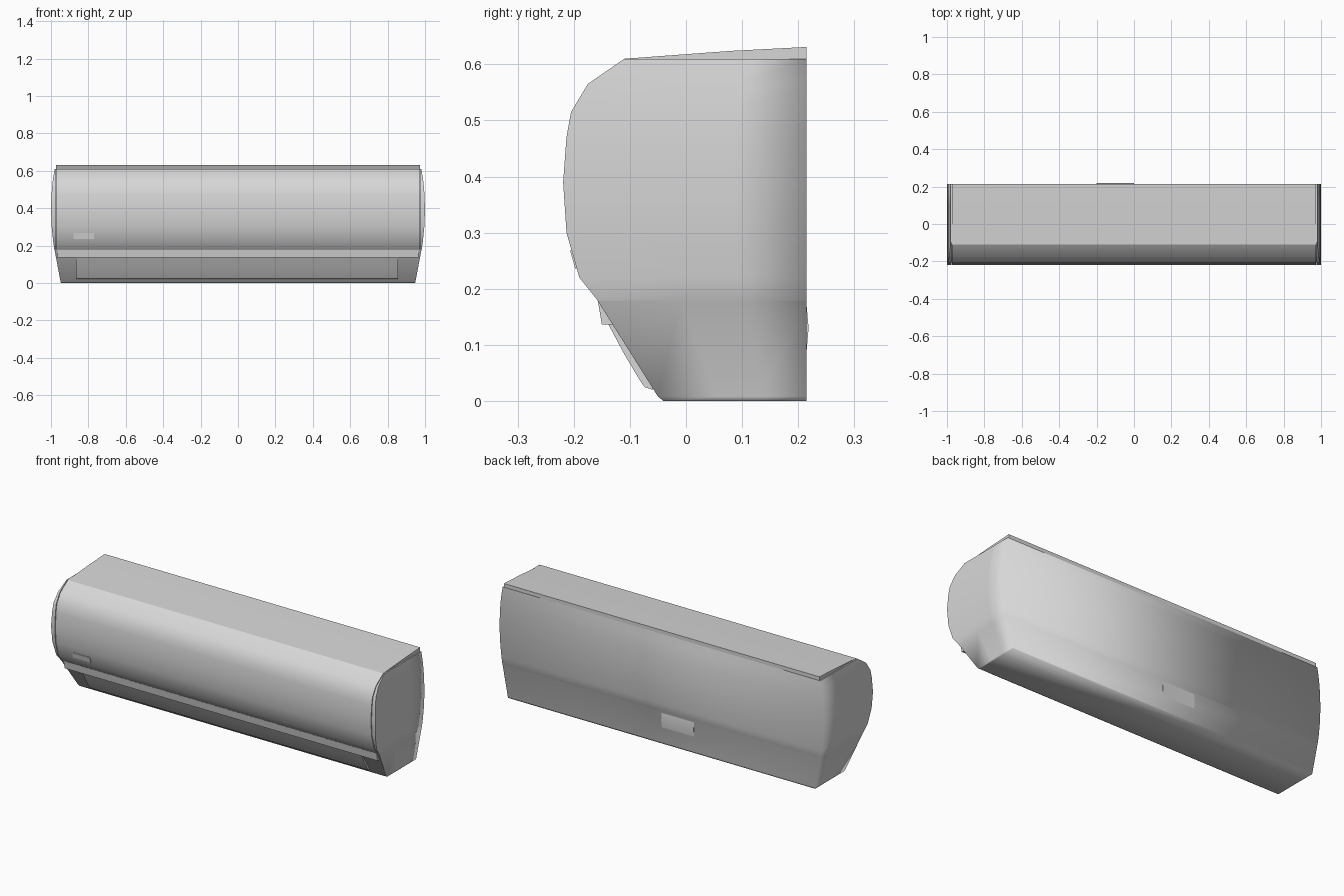
import bpy
import bmesh
import math

cube = bpy.data.objects.get("Cube")
if cube:
    bpy.data.objects.remove(cube, do_unlink=True)


def material(name, value):
    mat = bpy.data.materials.new(name)
    mat.use_nodes = True
    colour = (value, value, value, 1)
    mat.diffuse_color = colour
    mat.node_tree.nodes["Principled BSDF"].inputs["Base Color"].default_value = colour
    return mat


shell_grey = material("shell light grey", 0.68)
badge_white = material("badge white", 0.86)


def finish(name, bm, mat, is_sharp):
    """Clean the mesh, shade it smooth and mark the hard edges."""
    bmesh.ops.remove_doubles(bm, verts=bm.verts, dist=0.0005)
    bmesh.ops.recalc_face_normals(bm, faces=bm.faces)
    for face in bm.faces:
        face.smooth = True
    for edge in bm.edges:
        edge.smooth = not is_sharp(edge)
    mesh = bpy.data.meshes.new(name)
    bm.to_mesh(mesh)
    bm.free()
    mesh.materials.append(mat)
    obj = bpy.data.objects.new(name, mesh)
    bpy.context.collection.objects.link(obj)
    return obj


def hard(edge, limit=30):
    return len(edge.link_faces) != 2 or edge.calc_face_angle(0) > math.radians(limit)


def prism(name, profile, x0, x1, mat=shell_grey):
    """Extrude a closed (y, z) profile along x."""
    bm = bmesh.new()
    ends = [[bm.verts.new((x, y, z)) for y, z in profile] for x in (x0, x1)]
    n = len(profile)
    for end in ends:
        bm.faces.new(end)
    for i in range(n):
        j = (i + 1) % n
        bm.faces.new((ends[0][i], ends[0][j], ends[1][j], ends[1][i]))
    return finish(name, bm, mat, hard)


BACK = 0.215
SEAM = 0.977
RECESS = 0.012

# Height, front depth and half width of each level
lower = [(0, -0.04, 0.947), (0.008, -0.05, 0.949), (0.178, -0.157, 0.981)]
upper = [(0.18, -0.158, 0.982), (0.22, -0.19, 0.988), (0.3, -0.213, 0.996),
         (0.39, -0.219, 1.0), (0.47, -0.213, 0.997), (0.515, -0.205, 0.994),
         (0.565, -0.175, 0.988), (0.61, -0.11, 0.98)]


def ring(z, front, half, recess):
    """One horizontal outline, recessed between the end cheeks."""
    seam = min(SEAM, half - 0.002)
    right = [(seam, front + recess), (seam, front)]
    right += [(half, front + (BACK - front) * t) for t in (0, 0.4, 0.7, 1)]
    left = [(-x, y) for x, y in reversed(right)]
    return [(x, y, z) for x, y in right + left]


# Housing with end cheeks, back and underside
bm = bmesh.new()
rings = [ring(*row, 0) for row in lower] + [ring(*row, RECESS) for row in upper]
rings = [[bm.verts.new(co) for co in r] for r in rings]
count = len(rings[0])
for a, b in zip(rings, rings[1:]):
    for i in range(count):
        j = (i + 1) % count
        bm.faces.new((a[i], a[j], b[j], b[i]))
bm.faces.new(rings[0])
bm.faces.new(rings[-1])


def housing_sharp(edge):
    mid = (edge.verts[0].co + edge.verts[1].co) / 2
    rounded = (mid.y > 0.2 or mid.z < 0.01) and mid.z < 0.6
    return hard(edge) and not rounded


finish("housing", bm, shell_grey, housing_sharp)

# Curved front panel
outer = [(y, z) for z, y, _ in upper]
inner = [(y + RECESS, z) for y, z in reversed(outer)]
prism("front_panel", outer + inner, -0.973, 0.973)

# Sloping top cover
prism("top_cover", [(-0.11, 0.61), (0.08, 0.624), (BACK, 0.631), (BACK, 0.61)],
      -0.973, 0.973)

# Lip under the panel
prism("air_outlet_lip", [(-0.157, 0.179), (-0.15, 0.136), (-0.125, 0.136),
                         (-0.145, 0.179)], -0.965, 0.965)

# Louver flap, standing slightly proud of the lower slope
prism("louver", [(-0.139, 0.138), (-0.112, 0.087), (-0.083, 0.038), (-0.074, 0.025),
                 (-0.06, 0.02), (-0.055, 0.03), (-0.12, 0.138)], -0.865, 0.855)

# Small display badge lying on the panel
prism("display_badge", [(-0.1975, 0.236), (-0.2065, 0.268), (-0.202, 0.268),
                        (-0.193, 0.236)], -0.88, -0.77, badge_white)

# Shallow bulge on the back
prism("back_bulge", [(BACK - 0.002, 0.09), (BACK, 0.09), (0.2185, 0.13),
                     (BACK, 0.17), (BACK - 0.002, 0.17)], -0.2, 0.0)
